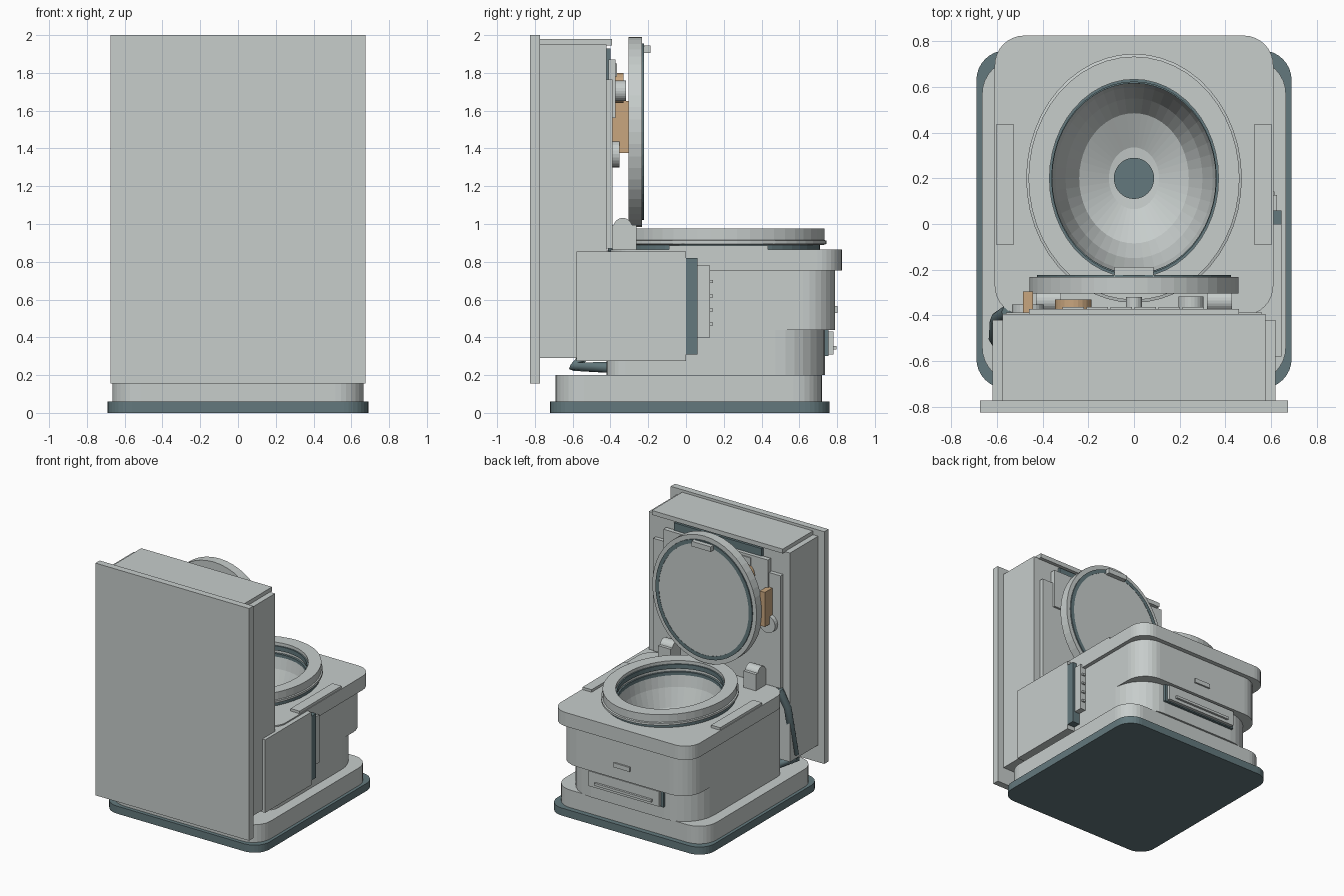
import bpy, bmesh, math
from mathutils import Matrix, Vector

cube = bpy.data.objects.get("Cube")
if cube:
    bpy.data.objects.remove(cube, do_unlink=True)


def material(name, rgb):
    m = bpy.data.materials.new(name)
    m.use_nodes = True
    m.diffuse_color = (*rgb, 1)
    m.node_tree.nodes["Principled BSDF"].inputs["Base Color"].default_value = (*rgb, 1)
    return m


SHELL = material("pale grey shell", (0.57, 0.61, 0.60))
DARK = material("dark slate rubber", (0.125, 0.19, 0.205))
TAN = material("tan control", (0.58, 0.38, 0.21))


def finish(name, bm, mat):
    bmesh.ops.recalc_face_normals(bm, faces=bm.faces)
    mesh = bpy.data.meshes.new(name)
    bm.to_mesh(mesh)
    bm.free()
    mesh.materials.append(mat)
    ob = bpy.data.objects.new(name, mesh)
    bpy.context.collection.objects.link(ob)
    return ob


def box(name, x, y, z, mat=SHELL):
    bm = bmesh.new()
    bmesh.ops.create_cube(bm, size=1)
    for v in bm.verts:
        v.co = Vector([(r[0] + r[1]) / 2 + c * (r[1] - r[0]) for r, c in zip((x, y, z), v.co)])
    return finish(name, bm, mat)


def slab(name, half_x, y, z, radius, mat=SHELL, back_radius=None):
    """Rounded rectangle extruded upward; the two ends may differ in radius."""
    bm = bmesh.new()
    small = radius if back_radius is None else back_radius
    corners = ((1, 1, radius), (-1, 1, radius), (-1, -1, small), (1, -1, small))
    verts = []
    for k, (sx, sy, r) in enumerate(corners):
        cx = sx * (half_x - r)
        cy = y[1] - r if sy > 0 else y[0] + r
        for i in range(9):
            a = (k + i / 8) * math.pi / 2
            verts.append(bm.verts.new((cx + r * math.cos(a), cy + r * math.sin(a), z[0])))
    face = bm.faces.new(verts)
    ext = bmesh.ops.extrude_face_region(bm, geom=[face])["geom"]
    bmesh.ops.translate(bm, verts=[g for g in ext if isinstance(g, bmesh.types.BMVert)],
                        vec=(0, 0, z[1] - z[0]))
    return finish(name, bm, mat)


def lathe(name, rings, centre, mat=SHELL, loop=False, caps=True, upright=False, n=48):
    """Elliptical rings (rx, ry, height) bridged together."""
    bm = bmesh.new()
    loops = [[bm.verts.new((rx * math.cos(t * math.tau / n), ry * math.sin(t * math.tau / n), h))
              for t in range(n)] for rx, ry, h in rings]
    pairs = list(zip(loops, loops[1:]))
    if loop:
        pairs.append((loops[-1], loops[0]))
    for a, b in pairs:
        for i in range(n):
            j = (i + 1) % n
            bm.faces.new((a[i], a[j], b[j], b[i]))
    if caps and not loop:
        bm.faces.new(loops[0])
        bm.faces.new(loops[-1])
    turn = Matrix.Rotation(-math.pi / 2, 4, 'X') if upright else Matrix()
    bm.transform(Matrix.Translation(centre) @ turn)
    return finish(name, bm, mat)


def knob(name, x, z, r, y0, y1, mat=SHELL):
    return lathe(name, [(r, r, 0), (r, r, y1 - y0)], (x, y0, z), mat, upright=True, n=24)


# Base
slab("rubber_foot", 0.69, (-0.72, 0.76), (0, 0.06), 0.13, DARK)
slab("base_plinth", 0.665, (-0.69, 0.72), (0.06, 0.2), 0.15)

# Body, hollowed for the bowl
body = [slab("lower_body", 0.58, (-0.42, 0.735), (0.2, 0.44), 0.26, back_radius=0.1),
        slab("middle_body", 0.58, (-0.42, 0.79), (0.44, 0.755), 0.17, back_radius=0.1),
        slab("top_deck", 0.61, (-0.4, 0.825), (0.755, 0.865), 0.13)]
BOWL = (0, 0.2, 0)
cutter = lathe("bowl_cutter", [(0.13, 0.15, 0.43), (0.29, 0.34, 0.58), (0.38, 0.44, 0.8),
                               (0.38, 0.44, 1.0)], BOWL)
cutter.hide_render = True
cutter.hide_viewport = True
for part in body:
    cut = part.modifiers.new("bowl hollow", 'BOOLEAN')
    cut.operation = 'DIFFERENCE'
    cut.solver = 'EXACT'
    cut.object = cutter

# Bowl, drain and rim
lathe("bowl", [(0.362, 0.42, 0.89), (0.345, 0.4, 0.78), (0.3, 0.35, 0.64), (0.24, 0.285, 0.54),
               (0.11, 0.135, 0.47), (0.08, 0.08, 0.465)], BOWL, caps=False)
lathe("drain", [(0.088, 0.09, 0.46), (0.088, 0.09, 0.474)], BOWL, DARK)
lathe("rim_gasket", [(0.46, 0.51, 0.86), (0.46, 0.51, 0.892), (0.358, 0.416, 0.892),
                     (0.358, 0.416, 0.86)], BOWL, DARK, loop=True)
lathe("seat_ring", [(0.455, 0.53, 0.89), (0.472, 0.545, 0.895), (0.472, 0.545, 0.912),
                    (0.462, 0.533, 0.915), (0.462, 0.533, 0.975), (0.37, 0.433, 0.975),
                    (0.37, 0.433, 0.89)], BOWL, loop=True)
lathe("seat_seal", [(0.374, 0.437, 0.915), (0.374, 0.437, 0.95), (0.36, 0.422, 0.95),
                    (0.36, 0.422, 0.915)], BOWL, DARK, loop=True)

# Deck strips and hinges
for s, side in ((1, "left"), (-1, "right")):
    xs = sorted((s * 0.525, s * 0.605))
    box(f"{side}_deck_strip", xs, (-0.09, 0.435), (0.86, 0.885))
    xs = sorted((s * 0.32, s * 0.43))
    box(f"{side}_hinge_block", xs, (-0.39, -0.262), (0.86, 0.995))
    barrel = lathe(f"{side}_hinge_barrel", [(0.05, 0.05, -0.055), (0.05, 0.05, 0.055)],
                   (0, 0, 0), n=24)
    barrel.matrix_world = Matrix.Translation((s * 0.375, -0.335, 0.982)) @ Matrix.Rotation(math.pi / 2, 4, 'Y')

# Drawer in the body
box("drawer_frame", (-0.33, 0.33), (0.6, 0.755), (0.3, 0.438), DARK)
box("drawer", (-0.31, 0.31), (0.6, 0.78), (0.31, 0.43))
box("drawer_handle", (-0.25, 0.25), (0.77, 0.797), (0.335, 0.355))
box("latch_button", (-0.065, 0.075), (0.78, 0.803), (0.53, 0.565))

# Side cassette
box("side_cassette", (0.5, 0.645), (-0.58, 0.0), (0.275, 0.855))
box("cassette_seal", (0.5, 0.645), (0.0, 0.06), (0.31, 0.82), DARK)
box("cassette_guide", (0.5, 0.625), (0.06, 0.128), (0.4, 0.78))
for i in range(4):
    z = 0.47 + i * 0.075
    box(f"guide_tab_{i + 1}", (0.59, 0.615), (0.12, 0.142), (z - 0.008, z + 0.008))

# Tall cabinet
box("wall_panel", (-0.675, 0.675), (-0.825, -0.772), (0.155, 2.0))
box("cabinet", (-0.62, 0.62), (-0.772, -0.42), (0.29, 1.95))
box("cabinet_cap", (-0.575, 0.575), (-0.772, -0.393), (1.945, 1.98))
box("service_plate", (-0.56, 0.56), (-0.42, -0.388), (0.87, 1.765))
box("display", (-0.385, 0.385), (-0.42, -0.4), (1.76, 1.93), DARK)
box("control_panel", (-0.46, 0.46), (-0.41, -0.372), (1.56, 1.87))
for i in range(6):
    x = -0.265 + i * 0.105
    box(f"panel_key_{i + 1}", (x - 0.047, x + 0.047), (-0.38, -0.364), (1.78, 1.85))

# Controls
knob("round_port", -0.465, 1.37, 0.07, -0.39, -0.353)
knob("selector_knob", 0.25, 1.705, 0.055, -0.375, -0.318)
knob("centre_knob", 0.0, 1.705, 0.036, -0.375, -0.32)
knob("tan_dial", -0.265, 1.72, 0.08, -0.375, -0.33, TAN)
box("tan_lever", (-0.487, -0.442), (-0.39, -0.295), (1.375, 1.65), TAN)

# Raised lid
LID = (0, -0.305, 1.488)
lathe("lid", [(0.458, 0.503, 0), (0.458, 0.503, 0.073)], LID, upright=True)
lathe("lid_seal", [(0.425, 0.467, 0.06), (0.425, 0.467, 0.082), (0.395, 0.437, 0.082),
                   (0.395, 0.437, 0.06)], LID, DARK, loop=True, upright=True)
lathe("lid_liner", [(0.396, 0.438, 0.06), (0.396, 0.438, 0.08)], LID, upright=True)
box("lid_tab", (-0.085, 0.085), (-0.24, -0.188), (1.905, 1.945))

# Hose behind the body
curve = bpy.data.curves.new("hose", 'CURVE')
curve.dimensions = '3D'
curve.bevel_depth = 0.032
curve.bevel_resolution = 1
curve.use_fill_caps = True
path = [(-0.55, -0.385, 0.86), (-0.6, -0.42, 0.72), (-0.605, -0.5, 0.34), (-0.56, -0.59, 0.245),
        (-0.5, -0.4, 0.24)]
line = curve.splines.new('POLY')
line.points.add(len(path) - 1)
for p, co in zip(line.points, path):
    p.co = (*co, 1)
curve.materials.append(DARK)
bpy.context.collection.objects.link(bpy.data.objects.new("hose", curve))
